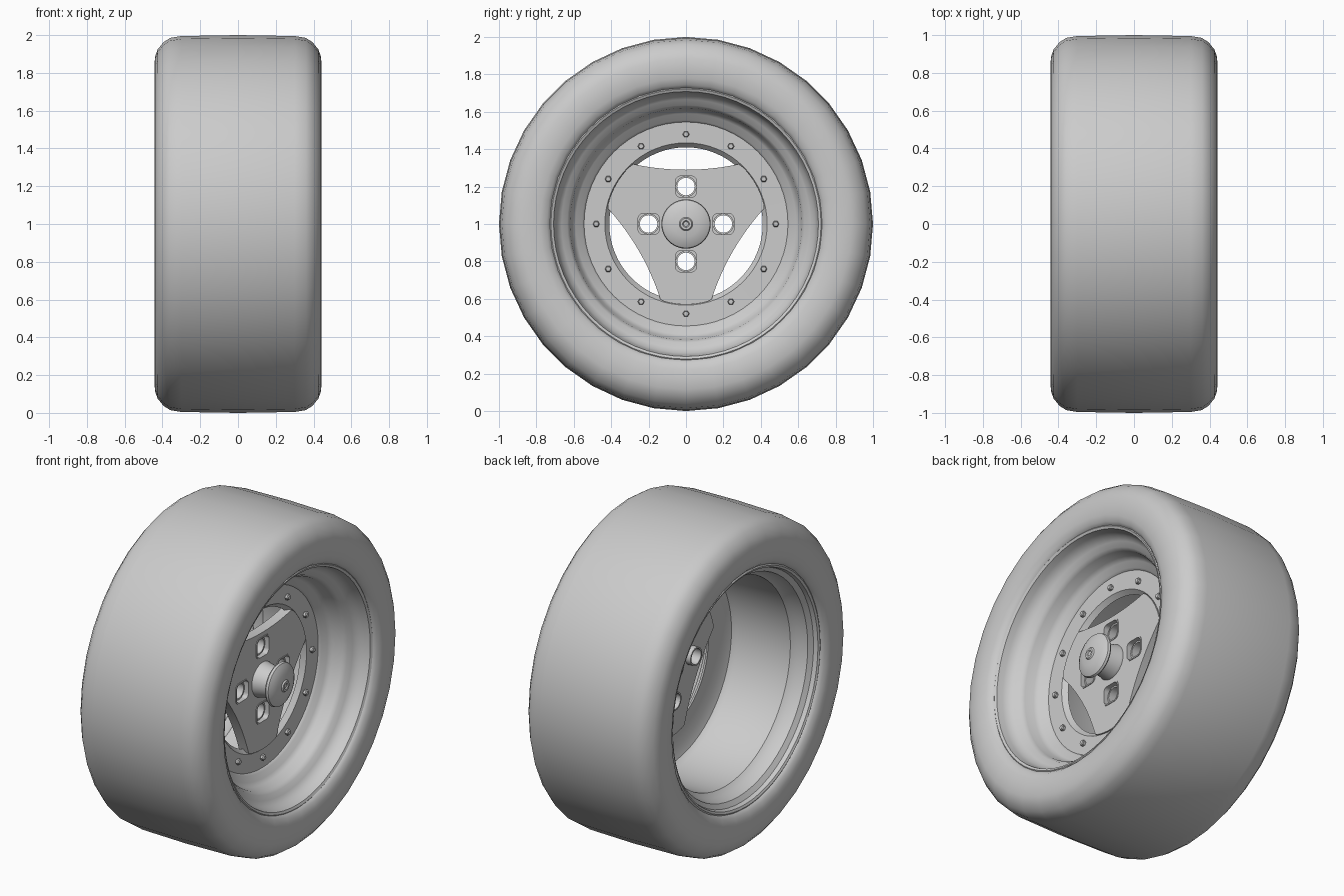
import bpy, bmesh
from math import sin, cos, pi, radians
from mathutils import Matrix

if "Cube" in bpy.data.objects:
    bpy.data.objects.remove(bpy.data.objects["Cube"])

# Axle runs along x at height 1; plates are drawn in (y, z) and extruded along x
AXLE = Matrix.Translation((0, 0, 1))
FACE = AXLE @ Matrix(((0, 0, 1, 0), (1, 0, 0, 0), (0, 1, 0, 0), (0, 0, 0, 1)))


def smooth(ob, angle):
    bpy.ops.object.select_all(action='DESELECT')
    ob.select_set(True)
    bpy.context.view_layer.objects.active = ob
    bpy.ops.object.shade_smooth_by_angle(angle=radians(angle))


def lathe(name, profile, segs, closed=True, cy=0, cz=0, angle=35):
    """Revolve (x, radius) points round an x-parallel axis through (cy, cz)."""
    bm = bmesh.new()
    rings = []
    for i in range(segs):
        a = 2 * pi * i / segs
        rings.append([bm.verts.new((x, cy + r * cos(a), cz + r * sin(a))) for x, r in profile])
    n = len(profile)
    for i in range(segs):
        p, q = rings[i], rings[(i + 1) % segs]
        for j in range(n if closed else n - 1):
            k = (j + 1) % n
            bm.faces.new((p[j], p[k], q[k], q[j]))
    bmesh.ops.remove_doubles(bm, verts=bm.verts, dist=1e-5)
    bmesh.ops.dissolve_degenerate(bm, edges=bm.edges, dist=1e-6)
    bmesh.ops.recalc_face_normals(bm, faces=bm.faces)
    me = bpy.data.meshes.new(name)
    bm.to_mesh(me)
    bm.free()
    me.transform(AXLE)
    ob = bpy.data.objects.new(name, me)
    bpy.context.collection.objects.link(ob)
    smooth(ob, angle)
    return ob


def plate(name, loops, x0, x1):
    """Flat plate with holes, from closed (y, z) outlines, between x0 and x1."""
    cu = bpy.data.curves.new(name, 'CURVE')
    cu.dimensions, cu.fill_mode = '2D', 'BOTH'
    cu.extrude = (x1 - x0) / 2
    for pts in loops:
        sp = cu.splines.new('POLY')
        sp.points.add(len(pts) - 1)
        for p, (u, v) in zip(sp.points, pts):
            p.co = (u, v, 0, 1)
        sp.use_cyclic_u = True
    ob = bpy.data.objects.new(name, cu)
    bpy.context.collection.objects.link(ob)
    bpy.ops.object.select_all(action='DESELECT')
    ob.select_set(True)
    bpy.context.view_layer.objects.active = ob
    bpy.ops.object.convert(target='MESH')
    ob = bpy.context.object
    ob.data.transform(FACE @ Matrix.Translation((0, 0, (x0 + x1) / 2)))
    smooth(ob, 30)
    return ob


def circle(cy, cz, r, n=24):
    return [(cy + r * cos(2 * pi * i / n), cz + r * sin(2 * pi * i / n)) for i in range(n)]


def rounded_square(cy, cz, half, r):
    pts = []
    for q, (sy, sz) in enumerate(((1, 1), (-1, 1), (-1, -1), (1, -1))):
        for i in range(6):
            a = (q + i / 5) * pi / 2
            pts.append((cy + sy * (half - r) + r * cos(a), cz + sz * (half - r) + r * sin(a)))
    return pts


def spoke_outline(R=0.43, half=41, mid=0.29, end=0.32):
    """Disc outline with three bowed cut-outs at 90, 210 and 330 degrees."""
    pts = []
    w = R * sin(radians(half))
    for k in range(3):
        c = radians(90 + 120 * k)
        for i in range(13):                      # bowed inner edge of the window
            t = 1 - i / 6
            d, s = mid + (end - mid) * t * t, w * t
            pts.append((d * cos(c) + s * sin(c), d * sin(c) - s * cos(c)))
        for i in range(1, 10):                   # outer arc of the spoke
            a = c + radians(half + (120 - 2 * half) * i / 10)
            pts.append((R * cos(a), R * sin(a)))
    return pts


# Tyre: bead, sidewall, shoulder, mirrored across the tread
half_tyre = [(0.36, 0.715), (0.405, 0.725), (0.425, 0.745), (0.438, 0.78), (0.442, 0.83),
             (0.440, 0.885), (0.425, 0.925), (0.395, 0.962), (0.36, 0.985), (0.30, 0.995)]
lathe("tyre", half_tyre + [(0, 1.0)] + [(-x, r) for x, r in reversed(half_tyre)], 36, angle=40)

# Rim: front lip, stepped dish, bolt ring, rear barrel, rear lip
lathe("rim", [(0.385, 0.735), (0.405, 0.732), (0.412, 0.722), (0.405, 0.708), (0.37, 0.700),
              (0.34, 0.690), (0.315, 0.665), (0.30, 0.635), (0.275, 0.620), (0.22, 0.610),
              (0.195, 0.590), (0.18, 0.555), (0.165, 0.545), (0.163, 0.434), (0.135, 0.410),
              (0.130, 0.545), (0.11, 0.600), (0.08, 0.620), (-0.27, 0.630), (-0.30, 0.655),
              (-0.36, 0.670), (-0.38, 0.698), (-0.405, 0.705), (-0.412, 0.718), (-0.405, 0.730),
              (-0.385, 0.732), (-0.36, 0.712), (0.36, 0.712)], 64)

# Centre plate in two layers: rounded pockets in front, round holes behind
lugs = [(0.2 * cos(k * pi / 2), 0.2 * sin(k * pi / 2)) for k in range(4)]
outline = spoke_outline()
plate("centre_plate_front", [outline] + [rounded_square(y, z, 0.064, 0.032) for y, z in lugs], 0.13, 0.168)
plate("centre_plate_back", [outline] + [circle(y, z, 0.048) for y, z in lugs], 0.105, 0.13)

# Pocket rims in front and lug sleeves behind
for y, z in lugs:
    plate("lug_pocket_rim", [rounded_square(y, z, 0.064, 0.032),
                             rounded_square(y, z, 0.056, 0.026)], 0.13, 0.172)
    lathe("lug_sleeve", [(0.145, 0.047), (0.145, 0.056), (0.07, 0.056), (0.07, 0.047)], 24, cy=y, cz=z)

# Mushroom-shaped centre cap on its stem
lathe("centre_cap", [(0.075, 0), (0.075, 0.09), (0.16, 0.108), (0.18, 0.102), (0.265, 0.085),
                     (0.27, 0.122), (0.282, 0.132), (0.295, 0.128), (0.308, 0.105), (0.317, 0.07),
                     (0.321, 0.036), (0.329, 0.030), (0.329, 0.018), (0.323, 0.013), (0.323, 0)],
      40, closed=False)

# Ring of twelve hexagonal bolts
for k in range(12):
    a = k * pi / 6
    lathe("ring_bolt", [(0.15, 0), (0.15, 0.018), (0.178, 0.018), (0.184, 0.013), (0.184, 0)],
          6, closed=False, cy=0.48 * cos(a), cz=0.48 * sin(a), angle=20)
